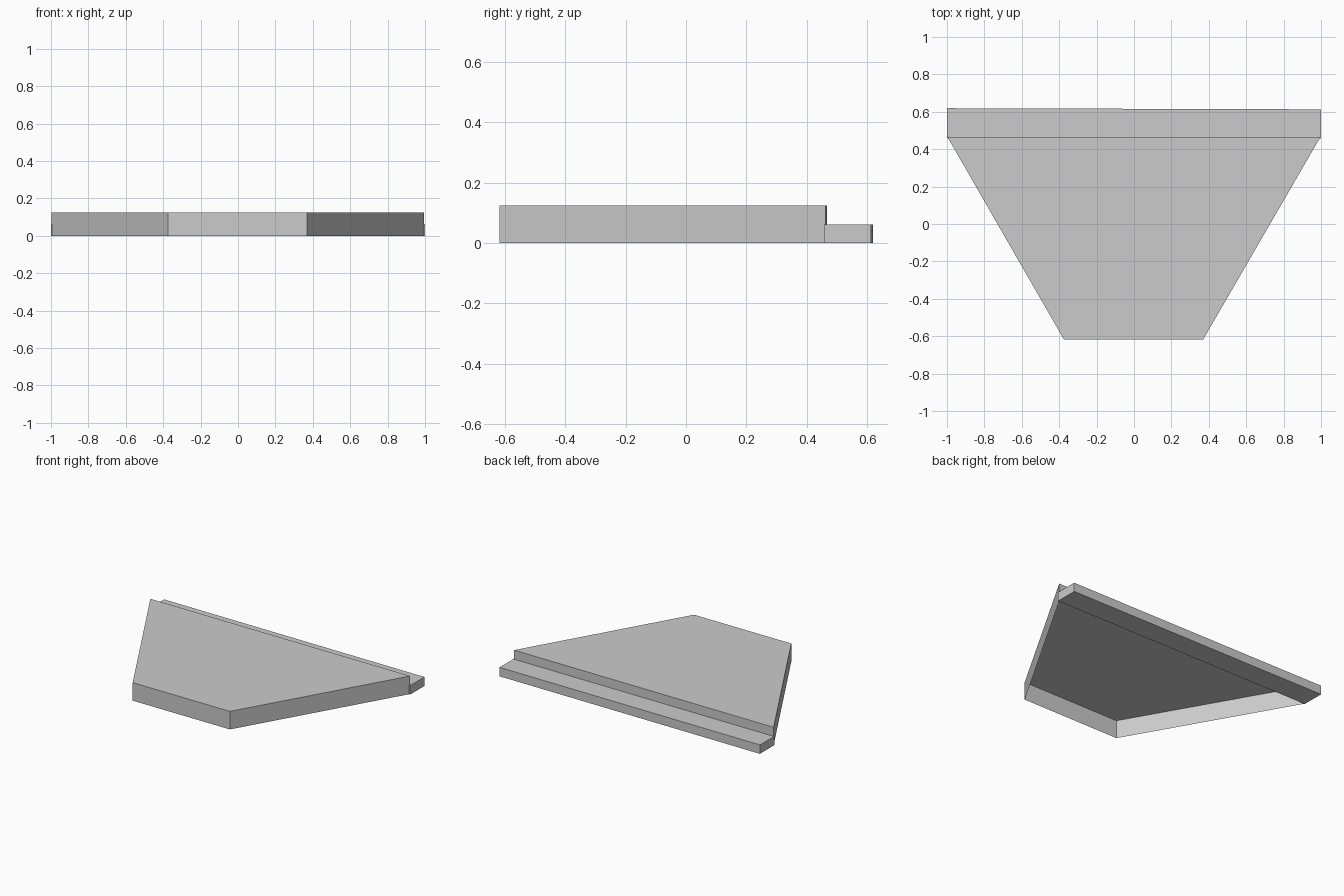
import bpy, bmesh

if "Cube" in bpy.data.objects:
    bpy.data.objects.remove(bpy.data.objects["Cube"])


def prism(name, outline, height, bottom=True):
    """Extrude an xy outline up from z = 0; optionally leave the underside open."""
    bm = bmesh.new()
    base = bm.faces.new([bm.verts.new((x, y, 0)) for x, y in outline])
    top = bmesh.ops.extrude_face_region(bm, geom=[base], use_keep_orig=True)
    verts = [v for v in top["geom"] if isinstance(v, bmesh.types.BMVert)]
    bmesh.ops.translate(bm, verts=verts, vec=(0, 0, height))
    bmesh.ops.recalc_face_normals(bm, faces=bm.faces)
    if not bottom:
        under = [f for f in bm.faces if all(v.co.z < 1e-5 for v in f.verts)]
        bmesh.ops.delete(bm, geom=under, context='FACES_ONLY')
    mesh = bpy.data.meshes.new(name)
    bm.to_mesh(mesh)
    bm.free()
    obj = bpy.data.objects.new(name, mesh)
    bpy.context.collection.objects.link(obj)
    return obj


# Tapered main plate, a thin shell open underneath
prism("tapered_plate",
      [(-0.375, -0.617), (0.37, -0.617), (0.995, 0.462), (-0.998, 0.466)],
      0.125, bottom=False)

# Low solid step along the wide back edge
prism("back_step",
      [(-1, 0.461), (1, 0.457), (1, 0.613), (-1, 0.619)],
      0.062)
